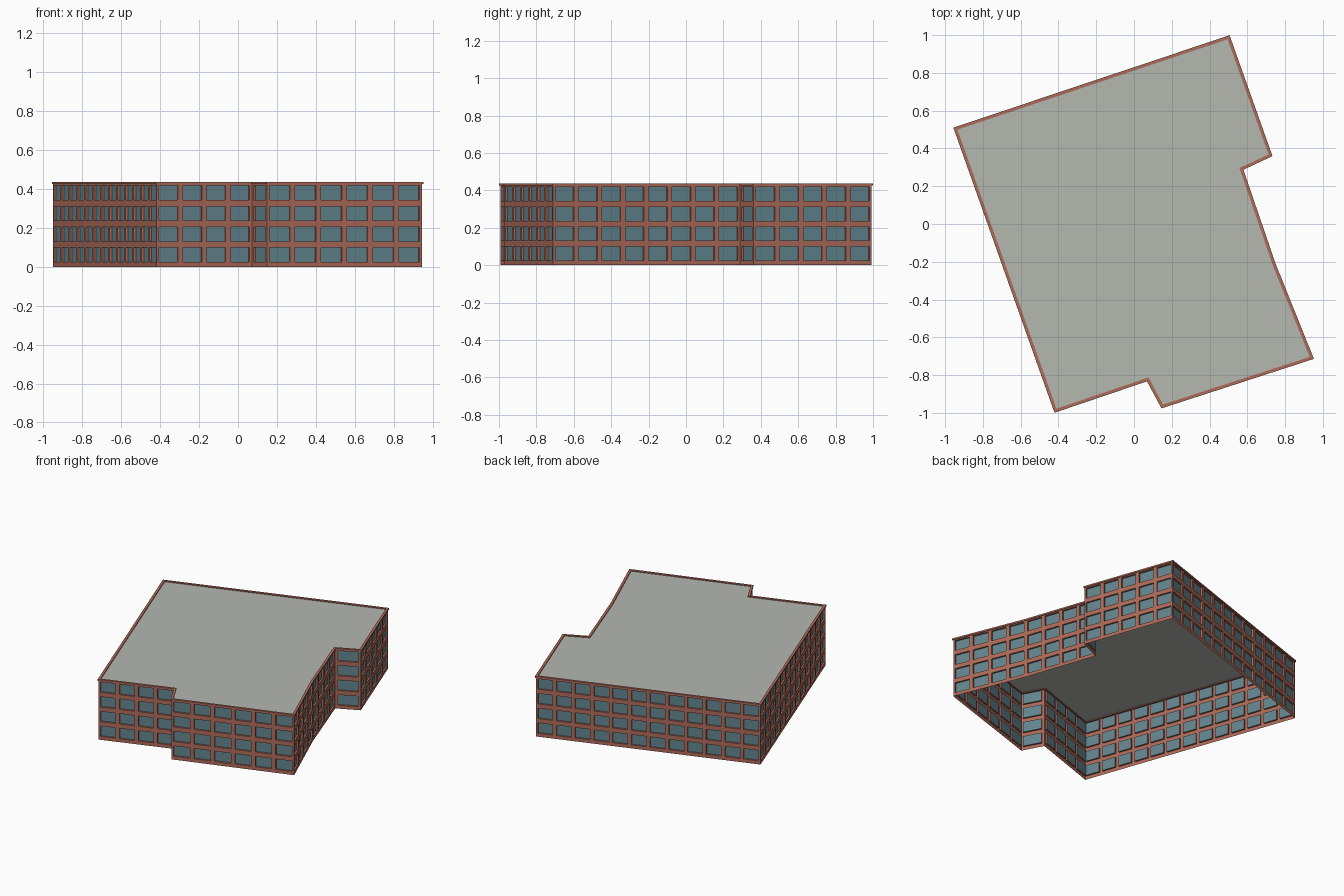
import bpy
import bmesh
from mathutils import Vector

cube = bpy.data.objects.get("Cube")
if cube:
    bpy.data.objects.remove(cube, do_unlink=True)


def material(name, rgb):
    mat = bpy.data.materials.new(name)
    mat.use_nodes = True
    mat.diffuse_color = (*rgb, 1)
    bsdf = next(n for n in mat.node_tree.nodes if n.type == "BSDF_PRINCIPLED")
    bsdf.inputs["Base Color"].default_value = (*rgb, 1)
    return mat


brick = material("brick", (0.42, 0.145, 0.098))
glass = material("blue grey glass", (0.125, 0.235, 0.275))
gravel = material("pale grey roof", (0.46, 0.475, 0.435))

# Footprint, counter-clockwise from the back right corner
OUTLINE = [Vector(p) for p in (
    (-0.95, 0.507), (-0.418, -0.993), (0.071, -0.827), (0.148, -0.97),
    (0.946, -0.711), (0.745, -0.212), (0.573, 0.29), (0.727, 0.362), (0.503, 0.993))]
BASE, FLOOR, FLOORS = 0.008, 0.106, 4
WALL_TOP, CAP_TOP = 0.425, 0.436
BAY, RECESS = 0.12, 0.012


def edge_normal(a, b):
    d = (b - a).normalized()
    return Vector((d.y, -d.x))


def offset_outline(dist):
    """Mitred copy of the footprint, moved outwards by dist."""
    result = []
    for i, p in enumerate(OUTLINE):
        n1 = edge_normal(OUTLINE[i - 1], p)
        n2 = edge_normal(p, OUTLINE[(i + 1) % len(OUTLINE)])
        result.append(p + (n1 + n2) * dist / (1 + n1.dot(n2)))
    return result


def add_face(bm, points, mat=0):
    face = bm.faces.new([bm.verts.new(p) for p in points])
    face.material_index = mat


def finish(bm, name, mats):
    bmesh.ops.remove_doubles(bm, verts=bm.verts, dist=0.0002)
    mesh = bpy.data.meshes.new(name)
    bm.to_mesh(mesh)
    bm.free()
    for mat in mats:
        mesh.materials.append(mat)
    obj = bpy.data.objects.new(name, mesh)
    bpy.context.collection.objects.link(obj)


def build_wall(name, a, b):
    """One brick facade with a grid of recessed windows."""
    bm = bmesh.new()
    length = (b - a).length
    along = (b - a) / length
    inward = -edge_normal(a, b).to_3d() * RECESS
    bays = max(1, int(length / BAY))
    width = length / bays

    us, vs = [0], [0]
    for i in range(bays):
        us += [(i + 0.1) * width, (i + 0.9) * width]
    for i in range(FLOORS):
        vs += [BASE + (i + 0.16) * FLOOR, BASE + (i + 0.86) * FLOOR]
    us.append(length)
    vs.append(WALL_TOP)

    for i in range(len(us) - 1):
        for j in range(len(vs) - 1):
            ring = [(a + along * u).to_3d() + Vector((0, 0, v)) for u, v in (
                (us[i], vs[j]), (us[i + 1], vs[j]),
                (us[i + 1], vs[j + 1]), (us[i], vs[j + 1]))]
            if i % 2 and j % 2:
                pane = [p + inward for p in ring]
                add_face(bm, pane, 1)
                for k in range(4):
                    m = (k + 1) % 4
                    add_face(bm, (ring[k], ring[m], pane[m], pane[k]))
            else:
                add_face(bm, ring)
    finish(bm, name, [brick, glass])


# Facades
names = ("right", "front_right", "front_step", "front_left", "left_front",
         "left_middle", "left_step", "left_back", "back")
for i, name in enumerate(names):
    build_wall(name + "_wall", OUTLINE[i], OUTLINE[(i + 1) % len(OUTLINE)])

# Parapet cap running round the roof edge
bm = bmesh.new()
outer, inner = offset_outline(0.005), offset_outline(-0.012)
section = [(outer, WALL_TOP), (outer, CAP_TOP), (inner, CAP_TOP), (inner, WALL_TOP)]
for i in range(len(OUTLINE)):
    j = (i + 1) % len(OUTLINE)
    for k in range(4):
        (loop1, z1), (loop2, z2) = section[k], section[(k + 1) % 4]
        add_face(bm, [(*loop1[i], z1), (*loop1[j], z1), (*loop2[j], z2), (*loop2[i], z2)])
finish(bm, "parapet_cap", [brick])

# Flat roof
bm = bmesh.new()
add_face(bm, [(*p, WALL_TOP + 0.005) for p in offset_outline(-0.01)])
finish(bm, "flat_roof", [gravel])
